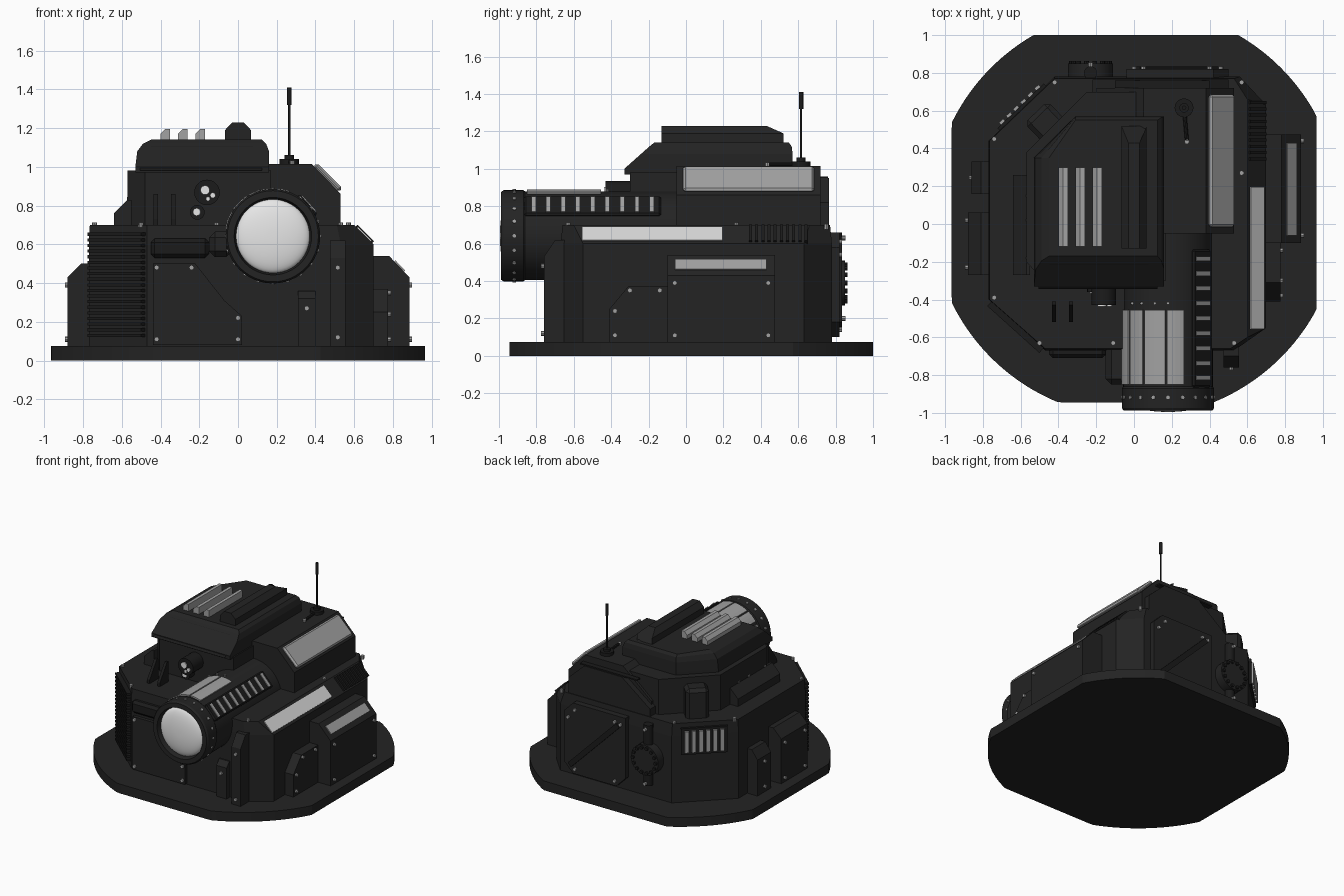
import bpy, bmesh, math
from mathutils import Matrix, Vector

if "Cube" in bpy.data.objects:
    bpy.data.objects.remove(bpy.data.objects["Cube"])

def mat(name, v):
    m = bpy.data.materials.new(name)
    m.diffuse_color = (v, v, v, 1)
    m.use_nodes = True
    m.node_tree.nodes["Principled BSDF"].inputs["Base Color"].default_value = m.diffuse_color
    return m
HULL, TRIM = mat("hull_black", 0.017), mat("trim_black", 0.011)
GREY, LIGHT, LENS = mat("panel_grey", 0.36), mat("strip_light", 0.68), mat("lens_white", 0.8)

def finish(name, m, bm, smooth=False):
    bmesh.ops.recalc_face_normals(bm, faces=bm.faces[:])
    if smooth:
        for f in bm.faces:
            f.smooth = True
        for e in bm.edges:
            e.smooth = e.is_manifold and e.calc_face_angle(0) < math.radians(32)
    me = bpy.data.meshes.new(name)
    bm.to_mesh(me)
    bm.free()
    me.materials.append(m)
    ob = bpy.data.objects.new(name, me)
    bpy.context.collection.objects.link(ob)
    return ob

def loft(name, m, rings):
    """Skin a stack of equal-count 3D rings and cap both ends."""
    bm = bmesh.new()
    vs = [[bm.verts.new(p) for p in r] for r in rings]
    n = len(vs[0])
    for a, b in zip(vs, vs[1:]):
        for i in range(n):
            bm.faces.new((a[i], a[(i + 1) % n], b[(i + 1) % n], b[i]))
    bm.faces.new(vs[0][::-1])
    bm.faces.new(vs[-1])
    return finish(name, m, bm)

def prism(name, m, axis, pts, a, b):
    place = {"x": lambda p, t: (t, p[0], p[1]), "y": lambda p, t: (p[0], t, p[1]),
             "z": lambda p, t: (p[0], p[1], t)}[axis]
    return loft(name, m, [[place(p, t) for p in pts] for t in (a, b)])

def boxes(name, m, centers, size, ry=0, rz=0, bevel=0):
    bm = bmesh.new()
    rot = Matrix.Rotation(math.radians(rz), 4, "Z") @ Matrix.Rotation(math.radians(ry), 4, "Y")
    for c in centers:
        bmesh.ops.create_cube(bm, size=1, matrix=Matrix.Translation(c) @ rot @ Matrix.Diagonal((*size, 1)))
    if bevel:
        bmesh.ops.bevel(bm, geom=bm.edges[:], offset=bevel, segments=1, affect="EDGES")
    return finish(name, m, bm)

def cyls(name, m, ends, r, n=8, r2=None):
    bm = bmesh.new()
    for p, q in ends:
        p, q = Vector(p), Vector(q)
        d = q - p
        mx = Matrix.Translation((p + q) / 2) @ d.to_track_quat("Z", "Y").to_matrix().to_4x4()
        bmesh.ops.create_cone(bm, cap_ends=True, segments=n, radius1=r, radius2=r if r2 is None else r2,
                              depth=d.length, matrix=mx)
    return finish(name, m, bm, n > 10)

def bolts(name, pts, d, m=GREY, r=0.013):
    d = Vector(d).normalized() * 0.014
    cyls(name, m, [(Vector(p) - d, Vector(p) + d) for p in pts], r, 8)

# base plate: a disc with four sides cut flat
C, R = (0.01, 0.06), 1.085
ring = []
for i in range(192):
    a = i * math.tau / 192
    ring.append((max(-.965, min(.965, C[0] + R * math.cos(a))), max(-.945, min(1, C[1] + R * math.sin(a)))))
outline = [p for i, p in enumerate(ring) if abs(p[0]) < .965 and -.945 < p[1] < 1
           or not (ring[i - 1][0] == p[0] == ring[(i + 1) % 192][0] or ring[i - 1][1] == p[1] == ring[(i + 1) % 192][1])]
prism("base_plate", HULL, "z", outline, 0, .074)

# lower hull
low = [(-.47, -.67), (.53, -.67), (.7, -.55), (.7, .63), (.56, .78), (-.42, .78), (-.77, .44), (-.77, -.4)]
top = [(-.47, -.66), (.51, -.66), (.6, -.6), (.6, .66), (.53, .77), (-.42, .77), (-.765, .44), (-.765, -.4)]
loft("lower_hull", HULL, [[(*p, .07) for p in low], [(*p, .6) for p in low], [(*p, .7) for p in top]])
bolts("deck_bolts", [(-.5, -.63, .7), (.53, -.63, .7), (-.42, .75, .7), (.57, .75, .69), (-.74, .45, .7),
                     (-.74, -.39, .7), (.57, .27, .7), (-.11, -.63, .7)], (0, 0, 1))

# middle tier
tier = [(-.48, -.3), (.17, -.3), (.17, .7), (-.25, .7), (-.57, .38), (-.57, -.2)]
prism("middle_tier", HULL, "z", tier, .68, .98)
prism("tier_side_box", HULL, "y", [(-.55, .69), (-.64, .69), (-.64, .76), (-.57, .83), (-.55, .83)], -.27, .26)
bolts("side_box_bolts", [(-.56, y, .83) for y in (-.18, .02, .15)], (0, 0, 1))
boxes("tier_rear_box", HULL, [(-.45, .52, .8)], (.17, .2, .26), rz=44, bevel=.025)

# turret cap with sloped brow
def cap(z, l, f, r, b):
    return [(l, f, z), (r, f, z), (r, b, z), (-.31, b, z), (l, .35, z)]
loft("turret", HULL, [cap(.97, -.53, -.33, .16, .57), cap(1, -.53, -.33, .16, .57),
                      cap(1.08, -.52, -.24, .16, .57), cap(1.12, -.49, -.195, .145, .565), cap(1.14, -.45, -.17, .125, .55)])
loft("turret_visor", TRIM, [[(x * s - .185, y - o, z - o) for x, y, z in
     [(-.32, -.325, 1.0), (.31, -.325, 1.0), (.31, -.27, 1.05), (.27, -.22, 1.097), (-.27, -.22, 1.097), (-.32, -.27, 1.05)]]
     for s, o in ((1, .02), (.97, -.008))])
loft("turret_ridge", HULL, [[(x, f if z < 1.2 else f + s * (z - 1.14), z) for x, z in
     [(-.067, 1.12), (-.067, 1.19), (-.03, 1.23), (.03, 1.23), (.067, 1.19), (.067, 1.12)]]
     for f, s in ((-.13, 0), (.52, -1))])
for i in range(3):
    x = -.4 + .09 * i
    prism("turret_fin_%d" % i, GREY, "y", [(x, 1.13), (x, 1.17), (x + .025, 1.195), (x + .05, 1.195), (x + .05, 1.13)], -.12, .3)

# right shoulder with sloped side and stepped back
sh = [(-.2, .68), (.53, .68), (.53, .86), (.38, 1.015), (.05, 1.015), (-.2, .8)]
prism("shoulder_rear", HULL, "y", sh, .5, .72)
prism("shoulder", HULL, "y", [(.1, .68), *sh[1:4], (.1, 1.015)], -.05, .72)
prism("shoulder_back_plate", HULL, "y", [(-.22, .68), (.5, .68), (.5, .82), (.36, .95), (.03, .95), (-.22, .76)], .7, .765)
boxes("shoulder_panel", GREY, [(.463, .335, .945)], (.185, .7, .03), ry=45, bevel=.012)
boxes("shoulder_top_plate", TRIM, [(.15, .74, .955)], (.5, .04, .01))

# antenna
A = (.265, .615)
cyls("antenna_base", TRIM, [((*A, 1.0), (*A, 1.04))], .05, 16)
cyls("antenna_collar", TRIM, [((*A, 1.04), (*A, 1.06))], .025, 16)
cyls("antenna_rod", TRIM, [((*A, 1.05), (*A, 1.35))], .006, 12)
cyls("antenna_tip", TRIM, [((*A, 1.32), (*A, 1.41))], .012, 12)
cyls("antenna_cable", TRIM, [((*A, 1.025), (.28, .44, 1.025))], .01, 8)
bolts("cable_bolt", [(.28, .435, 1.02)], (0, 0, 1))

# cannon barrel, turned around the y axis
bx, bz = .18, .642
def lathe(name, m, prof, n=48):
    return loft_closed(name, m, [[(bx + r * math.cos(i * math.tau / n), y, bz + r * math.sin(i * math.tau / n))
                                  for i in range(n)] for r, y in prof])
def loft_closed(name, m, rings):
    ob = loft(name, m, rings)
    bm = bmesh.new()
    bm.from_mesh(ob.data)
    bpy.data.objects.remove(ob)
    return finish(name, m, bm, True)
lathe("barrel", HULL, [(.237, .05), (.237, -.86), (.244, -.87), (.244, -.975), (.235, -.988), (.2, -.988), (.19, -.95)])
lathe("lens", LENS, [(.19 * math.cos(t), -.95 - .045 * math.sin(t)) for t in [i * math.pi / 22 for i in range(11)]])
rim = [i * math.tau / 20 for i in range(20)]
cyls("muzzle_bolts", GREY, [((bx + .238 * math.cos(a), -.918, bz + .238 * math.sin(a)),
                             (bx + .25 * math.cos(a), -.918, bz + .25 * math.sin(a))) for a in rim], .01, 8)
# curved cover plates on the barrel
for k, (x0, x1) in enumerate([(-.246, -.213), (-.2, -.135), (-.125, -.015), (-.005, .085)]):
    a0, a1 = math.acos(x0 / .248), math.acos(x1 / .248)
    an = [a0 + (a1 - a0) * i / 4 for i in range(5)]
    arc = [(bx + .248 * math.cos(a), bz + .248 * math.sin(a)) for a in an]
    arc += [(bx + .23 * math.cos(a), bz + .23 * math.sin(a)) for a in an[::-1]]
    prism("barrel_plate_%d" % k, GREY, "y", arc, -.85, -.455)
bolts("barrel_plate_bolts", [(x, -.42, bz + .237 * math.sin(math.acos((x - bx) / .237))) for x in (-.01, .04, .11, .18)], (0, 0, 1), r=.008)
# cooling slot with ribs
s = Vector((math.cos(math.radians(42)), 0, math.sin(math.radians(42))))
ctr = Vector((bx, 0, bz))
boxes("slot_frame", TRIM, [ctr + s * .236 + Vector((0, -.5, 0))], (.14, .73, .024), ry=48, bevel=.01)
boxes("slot_ribs", GREY, [ctr + s * .243 + Vector((0, -.815 + .079 * i, 0)) for i in range(9)], (.11, .024, .022), ry=48)
boxes("barrel_clamp", HULL, [(-.09, -.74, .6)], (.12, .22, .13), bevel=.03)

# sensor cluster and brackets in front of the turret
cyls("sensor_large", TRIM, [((-.16, -.28, .868), (-.16, -.43, .868))], .066, 20)
cyls("sensor_small", TRIM, [((-.21, -.28, .765), (-.21, -.36, .765))], .038, 16)
for i, (x, y, z, r) in enumerate([(-.17, -.43, .88, .024), (-.13, -.43, .853, .014), (-.155, -.43, .835, .011), (-.213, -.36, .767, .02)]):
    cyls("sensor_eye_%d" % i, LENS, [((x, y + .01, z), (x, y - .008, z))], r, 14)
for i, x in enumerate((-.435, -.345)):
    prism("front_bracket_%d" % i, TRIM, "x", [(-.52, .69), (-.52, .73), (-.43, .86), (-.41, .86), (-.41, .69)], x, x + .022)

# front face panels
prism("front_panel", HULL, "y", [(-.44, .08), (.02, .08), (.02, .23), (-.07, .31), (-.22, .5), (-.44, .5)], -.695, -.66)
bolts("front_panel_bolts", [(-.42, -.695, .48), (-.24, -.695, .48), (0, -.695, .22), (0, -.695, .11), (-.42, -.695, .11)], (0, 1, 0))
boxes("front_ledge", TRIM, [(-.3, -.68, .58)], (.3, .06, .1), bevel=.02)
prism("front_box_small", HULL, "x", [(-.66, .07), (-.715, .07), (-.715, .32), (-.68, .36), (-.66, .36)], .31, .4)
prism("front_box_tall", HULL, "x", [(-.62, .07), (-.76, .07), (-.76, .53), (-.7, .62), (-.62, .62)], .475, .555)
bolts("front_box_bolts", [(.355, -.715, .27), (.515, -.76, .48), (.515, -.76, .12)], (0, 1, 0))
boxes("front_vent_slats", TRIM, [(-.622, -.54, .13 + .029 * i) for i in range(19)], (.37, .05, .016), rz=-42)

# right side parts
boxes("side_light_strip", LIGHT, [(.65, -.18, .65)], (.1, .75, .014), ry=45)
boxes("side_vent_slats", TRIM, [(.645, .345 + .033 * i, .645) for i in range(10)], (.12, .016, .04), ry=45)
prism("right_bump", HULL, "y", [(.68, .07), (.885, .07), (.885, .43), (.78, .54), (.68, .54)], -.1, .475)
boxes("right_bump_panel", GREY, [(.833, .185, .486)], (.072, .49, .014), ry=46)
prism("right_plate", HULL, "x", [(-.41, .07), (-.1, .07), (-.1, .37), (-.31, .37), (-.41, .25)], .68, .775)
bolts("right_bolts", [(.775, -.3, .35), (.775, -.14, .35), (.775, -.38, .24), (.775, -.38, .11),
                      (.885, -.06, .39), (.885, .44, .39), (.885, -.06, .11), (.885, .44, .11)], (1, 0, 0))

# left side parts
prism("left_bump_large", HULL, "y", [(-.75, .07), (-.88, .07), (-.88, .43), (-.81, .5), (-.75, .5)], -.27, .06)
prism("left_bump_small", HULL, "y", [(-.75, .07), (-.86, .07), (-.86, .36), (-.81, .43), (-.75, .43)], .16, .33)
bolts("left_bolts", [(-.88, y, z) for y in (-.23, .02) for z in (.11, .39)] + [(-.86, .245, .12), (-.86, .245, .32)], (1, 0, 0))

# rear-left vent
t = Vector((math.cos(math.radians(44)), math.sin(math.radians(44)), 0))
v = Vector((-.59, .615, .56))
boxes("rear_vent_frame", TRIM, [v], (.34, .03, .21), rz=44)
boxes("rear_vent_ribs", GREY, [v + t * (-.13 + .052 * i) for i in range(6)], (.03, .06, .17), rz=44)

# back face: hatch with diagonal brace, and a valve on a pipe
prism("rear_hatch", HULL, "y", [(-.04, .18), (.04, .1), (.42, .1), (.5, .18), (.5, .58), (.42, .66), (-.04, .66)], .77, .82)
boxes("rear_hatch_brace", TRIM, [(.23, .82, .38)], (.6, .03, .04), ry=45)
bolts("rear_hatch_bolts", [(x, .82, z) for x in (.05, .4) for z in (.14, .61)] + [(0, .82, .6), (.46, .82, .54)], (0, 1, 0))
cyls("valve_pipe", TRIM, [((-.23, .8, .18), (-.23, .8, .66))], .035, 16)
cyls("valve_wheel", HULL, [((-.23, .77, .39), (-.23, .85, .39))], .12, 28)
bolts("valve_bolts", [(-.23 + .1 * math.cos(i * math.tau / 14), .85, .39 + .1 * math.sin(i * math.tau / 14)) for i in range(14)], (0, 1, 0), TRIM)
bolts("pipe_bolts", [(-.23, .84, .2), (-.23, .84, .63)], (0, 1, 0))
